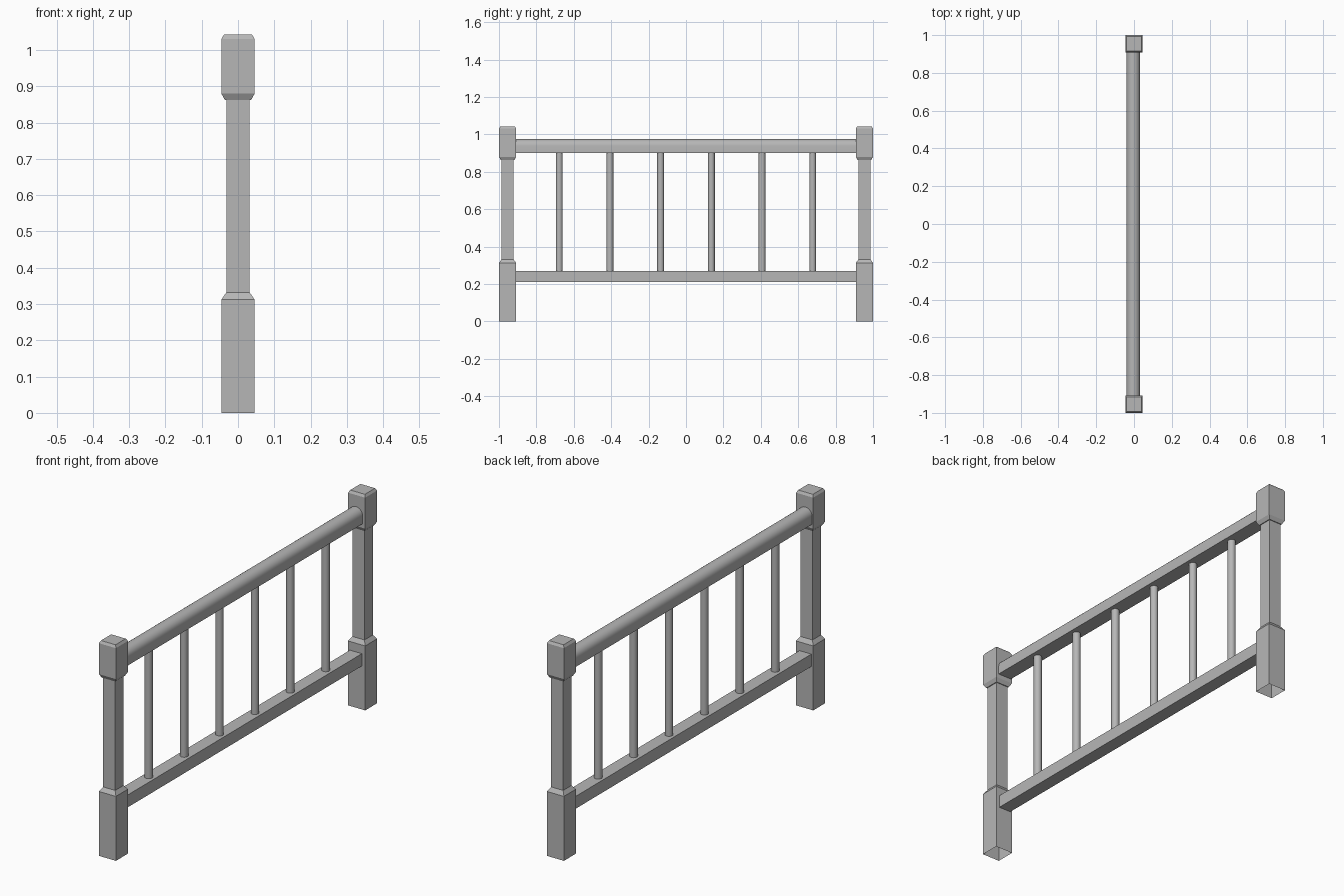
import bpy, bmesh, math
from mathutils import Vector

if "Cube" in bpy.data.objects:
    bpy.data.objects.remove(bpy.data.objects["Cube"], do_unlink=True)

GREY = (0.47, 0.47, 0.47, 1)
mat = bpy.data.materials.new("plain grey")
mat.use_nodes = True
mat.diffuse_color = GREY
mat.node_tree.nodes["Principled BSDF"].inputs["Base Color"].default_value = GREY


def finish(name, bm, smooth=False):
    bmesh.ops.recalc_face_normals(bm, faces=bm.faces)
    mesh = bpy.data.meshes.new(name)
    bm.to_mesh(mesh)
    bm.free()
    mesh.materials.append(mat)
    obj = bpy.data.objects.new(name, mesh)
    bpy.context.collection.objects.link(obj)
    if smooth:
        bpy.ops.object.select_all(action="DESELECT")
        obj.select_set(True)
        bpy.context.view_layer.objects.active = obj
        bpy.ops.object.shade_smooth_by_angle(angle=math.radians(40))
    return obj


def loft(name, rings, cap_start=True, smooth=False):
    """Skin a list of equally sized point rings, closing the ends."""
    bm = bmesh.new()
    loops = [[bm.verts.new(p) for p in ring] for ring in rings]
    for a, b in zip(loops, loops[1:]):
        for i in range(len(a)):
            j = (i + 1) % len(a)
            bm.faces.new((a[i], a[j], b[j], b[i]))
    bm.faces.new(loops[-1])
    if cap_start:
        bm.faces.new(loops[0])
    return finish(name, bm, smooth)


# Square posts: wide foot, slim shaft, wide chamfered head, open underneath
POST_HALF, SHAFT_HALF, POST_Y = 0.046, 0.032, 0.954
post_profile = [(0, POST_HALF), (0.312, POST_HALF), (0.332, SHAFT_HALF),
                (0.862, SHAFT_HALF), (0.862, 0.036), (0.88, POST_HALF),
                (1.03, POST_HALF), (1.042, 0.039)]
corners = [(-1, -1), (1, -1), (1, 1), (-1, 1)]
for side, label in ((-1, "front"), (1, "back")):
    rings = [[Vector((cx * h, side * POST_Y + cy * h, z)) for cx, cy in corners]
             for z, h in post_profile]
    loft(label + "_post", rings, cap_start=False)

# Rails run between the posts, set slightly off centre
RAIL_X, RAIL_END = -0.004, 0.91


def rail(name, section, smooth=False):
    loft(name, [[Vector((RAIL_X + x, y, z)) for x, z in section]
                for y in (-RAIL_END, RAIL_END)], smooth=smooth)


# Handrail: flat underside and rounded top
R, SPRING = 0.036, 0.938
arch = [(R * math.cos(math.pi * i / 12), SPRING + R * math.sin(math.pi * i / 12))
        for i in range(13)]
rail("handrail", [(-R, 0.9), (R, 0.9)] + arch, smooth=True)

# Lower rail: plain rectangular bar
rail("lower_rail", [(-0.032, 0.21), (0.032, 0.21), (0.032, 0.27), (-0.032, 0.27)])

# Six round balusters
for n in range(6):
    y = (n - 2.5) * 0.271
    rings = [[Vector((RAIL_X + 0.0185 * math.cos(math.tau * i / 12),
                      y + 0.0185 * math.sin(math.tau * i / 12), z))
              for i in range(12)] for z in (0.265, 0.905)]
    loft("baluster_%d" % (n + 1), rings, smooth=True)
